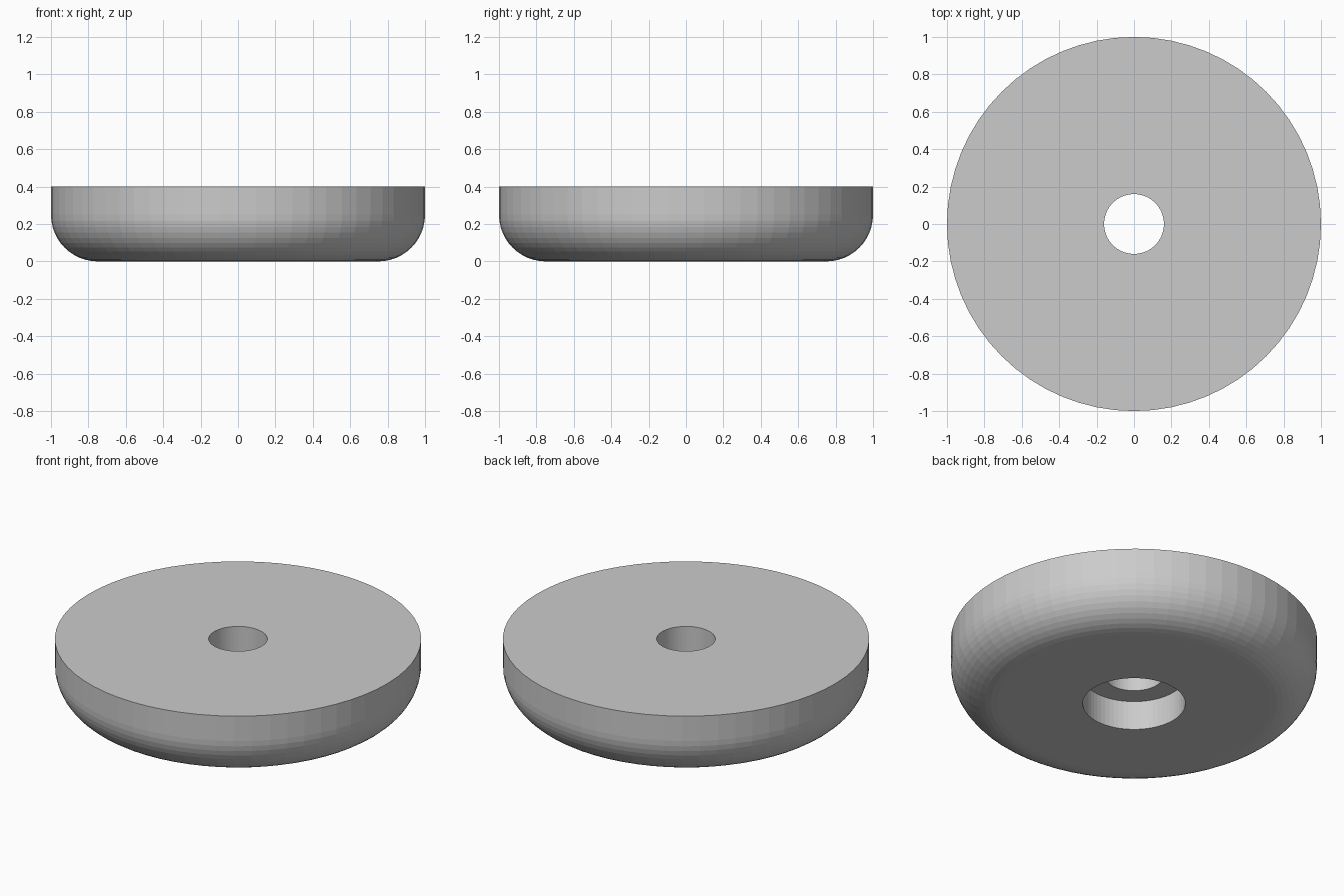
import bpy, bmesh
from math import sin, cos, pi

if "Cube" in bpy.data.objects:
    bpy.data.objects.remove(bpy.data.objects["Cube"])

SIDES = 64
R, H, FILLET = 1.0, 0.4, 0.25
HOLE, BORE, DEPTH = 0.16, 0.28, 0.175

# closed (radius, z) section: top, outer wall, rounded lower edge, stepped hole
profile = [(HOLE, H), (R, H)]
for i in range(13):
    a = pi / 2 * i / 12
    profile.append((R - FILLET + FILLET * cos(a), FILLET - FILLET * sin(a)))
profile += [(BORE, 0), (BORE, DEPTH), (HOLE, DEPTH)]

# lathe the section around z
bm = bmesh.new()
rings = [[bm.verts.new((r * cos(2 * pi * k / SIDES), r * sin(2 * pi * k / SIDES), z))
          for r, z in profile] for k in range(SIDES)]
n = len(profile)
for k in range(SIDES):
    a, b = rings[k], rings[(k + 1) % SIDES]
    for i in range(n):
        j = (i + 1) % n
        bm.faces.new((a[i], a[j], b[j], b[i]))
bmesh.ops.recalc_face_normals(bm, faces=bm.faces)

mesh = bpy.data.meshes.new("round_foot")
bm.to_mesh(mesh)
bm.free()
foot = bpy.data.objects.new("round_foot", mesh)
bpy.context.collection.objects.link(foot)
